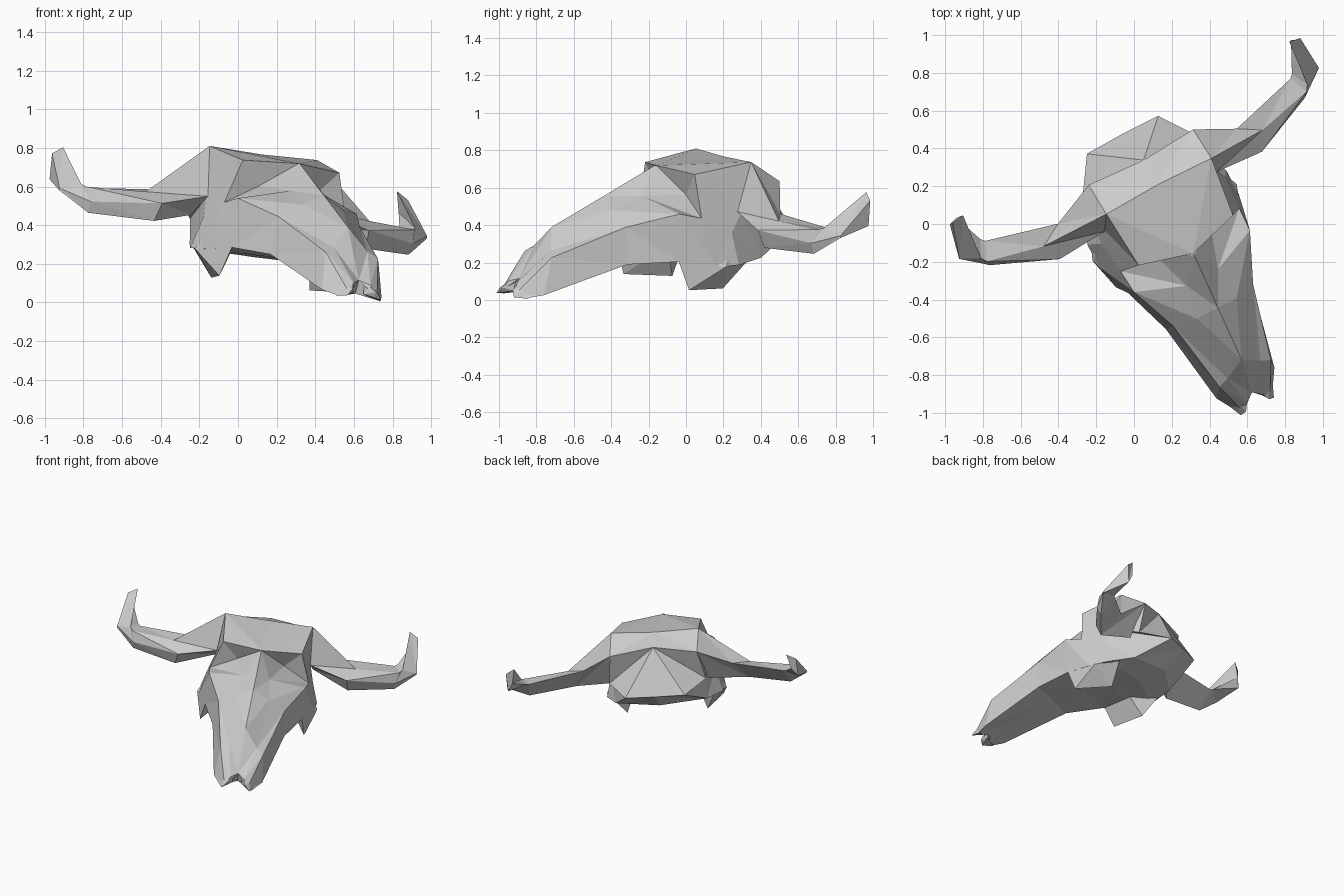
import bpy, bmesh
from mathutils import Matrix

# Skull frame: local x = across the head, -y = towards the nose, z = up
FRAME = Matrix(((0.877, -0.469, 0.1015, 0.105),
                (0.466, 0.883, 0.054, 0.056),
                (-0.115, 0.0, 0.993, -0.014),
                (0, 0, 0, 1)))


def finish(name, bm):
    """Turn a half-mesh into a mirrored, flat-shaded object."""
    bmesh.ops.remove_doubles(bm, verts=bm.verts, dist=0.0005)
    bmesh.ops.recalc_face_normals(bm, faces=bm.faces)
    mesh = bpy.data.meshes.new(name)
    bm.to_mesh(mesh)
    bm.free()
    ob = bpy.data.objects.new(name, mesh)
    bpy.context.collection.objects.link(ob)
    ob.matrix_world = FRAME
    mod = ob.modifiers.new("mirror", 'MIRROR')
    mod.merge_threshold = 0.001
    return ob


def loft(name, rings, closed, flip=()):
    """Skin consecutive sections; flip swaps the diagonals of a strip."""
    bm = bmesh.new()
    rows = [[bm.verts.new(p) for p in ring] for ring in rings]
    n = len(rings[0])
    for k, (a, b) in enumerate(zip(rows, rows[1:])):
        for i in range(n if closed else n - 1):
            j = (i + 1) % n
            if k in flip:
                bm.faces.new((a[i], a[j], b[i]))
                bm.faces.new((a[j], b[j], b[i]))
            else:
                bm.faces.new((a[i], a[j], b[j]))
                bm.faces.new((a[i], b[j], b[i]))
    for row in (rows[0], rows[-1]):
        for i in range(1, n - 1):
            bm.faces.new((row[0], row[i], row[i + 1]))
    return finish(name, bm)


def hull(name, points):
    bm = bmesh.new()
    for p in points:
        bm.verts.new(p)
    bmesh.ops.convex_hull(bm, input=bm.verts)
    return finish(name, bm)


# Cranium and muzzle: half-sections from nose to back, top centre to bottom centre
loft("skull", [
    [(0, -1.08, .13), (.05, -1.12, .11), (.08, -1.15, .05), (.12, -1.11, .035), (0, -1.06, .06)],
    [(0, -.90, .408), (.10, -.955, .29), (.155, -.975, .26), (.175, -1.02, .06), (0, -.98, .10)],
    [(0, -.60, .572), (.12, -.60, .51), (.24, -.578, .434), (.26, -.57, .235), (0, -.57, .24)],
    [(0, -.30, .737), (.095, -.42, .586), (.35, -.318, .517), (.35, -.31, .26), (0, -.31, .26)],
    # eye socket hollow and brow
    [(0, -.295, .738), (.17, -.19, .60), (.358, -.188, .495), (.42, -.12, .245), (0, -.10, .25)],
    [(0, -.285, .738), (.285, -.205, .723), (.375, -.01, .42), (.42, .02, .25), (0, .10, .25)],
    # horn line and back of the head
    [(0, .125, .785), (.317, .115, .793), (.338, .06, .52), (.33, .20, .28), (0, .30, .29)],
    [(0, .275, .735), (.315, .295, .69), (.35, .25, .46), (.215, .445, .425), (0, .45, .425)],
], closed=False, flip=(4,))

# Horns: sections ordered bottom, front, top, back
loft("horns", [
    [(.35, .18, .43), (.338, .038, .528), (.317, .115, .793), (.315, .295, .69)],
    [(.625, .06, .367), (.61, .02, .46), (.66, .12, .515), (.54, .19, .54)],
    [(.945, .19, .372), (.95, .165, .43), (.965, .19, .505), (.92, .29, .505)],
    [(1.085, .27, .473), (1.085, .27, .485), (.985, .22, .515), (.94, .31, .512)],
    [(1.05, .455, .534), (1.05, .457, .67), (.985, .465, .708), (1.01, .47, .60)],
], closed=True)

# Cheek flaps hanging under the eye sockets
hull("cheek_flaps", [
    (.35, -.31, .265), (.435, -.07, .24), (.37, .10, .27), (.22, -.08, .28),
    (.376, -.25, .11), (.29, 0, .11), (.37, 0, .35)])

# Front teeth bone: two prongs at the nose tip
hull("nose_prongs", [
    (.03, -1.09, .12), (.10, -1.06, .12), (.07, -1.155, .075),
    (.10, -1.16, .04), (.13, -1.09, .035), (.03, -1.09, .06)])
